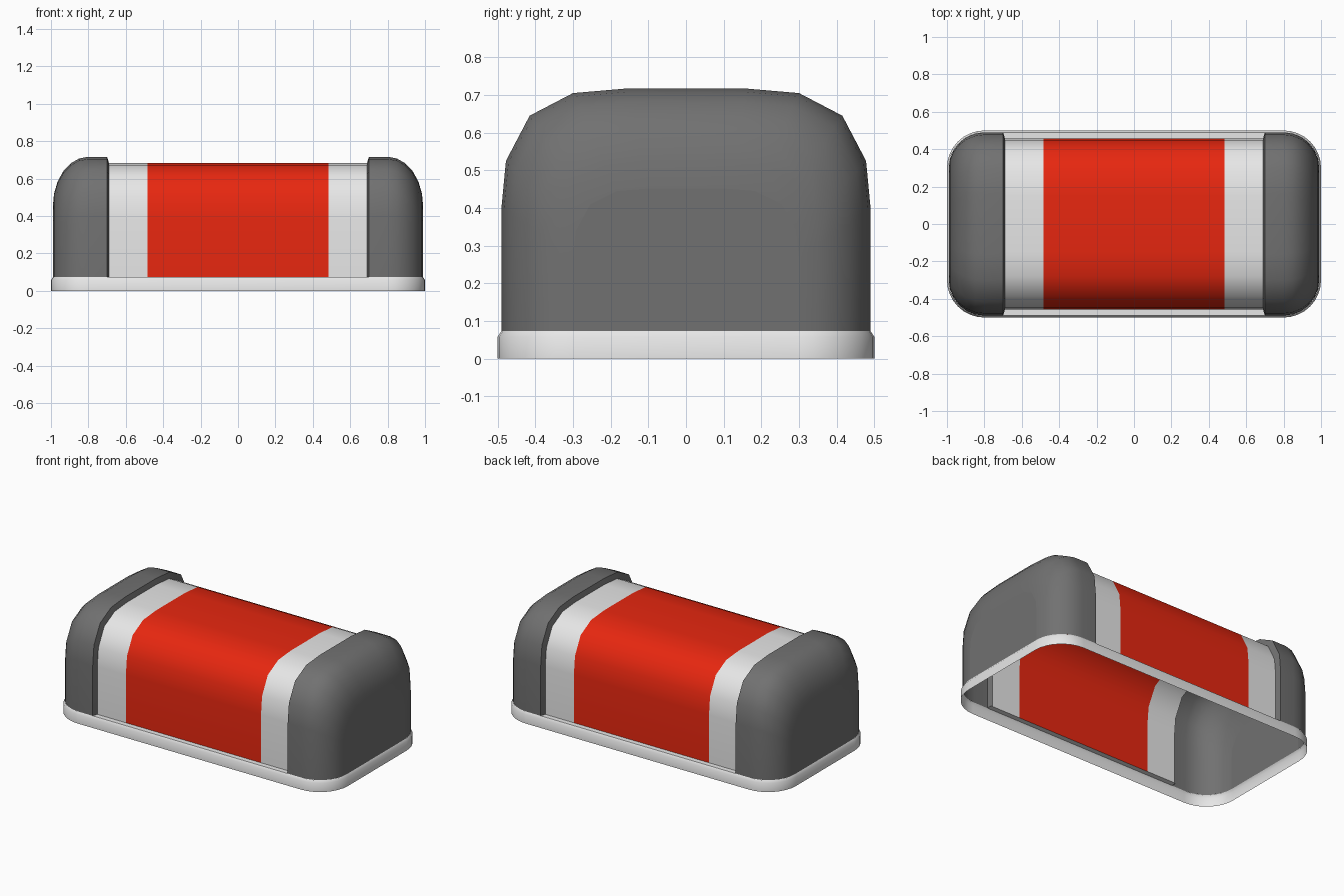
import bpy, bmesh
from math import sin, cos, pi, radians

if "Cube" in bpy.data.objects:
    bpy.data.objects.remove(bpy.data.objects["Cube"])


def material(name, rgb):
    m = bpy.data.materials.new(name)
    m.use_nodes = True
    m.diffuse_color = (*rgb, 1)
    m.node_tree.nodes["Principled BSDF"].inputs["Base Color"].default_value = (*rgb, 1)
    return m


WHITE = material("white", (0.8, 0.8, 0.8))
RED = material("red", (0.8, 0.02, 0.005))
GREY = material("dark_grey", (0.165, 0.165, 0.165))

BASE = 0.073    # top of the rim, where the shell starts
HALF, TOP = 0.49, 0.717

# Arched cross-section, from the front foot over the top to the back foot
SIDE = [(0.49, BASE), (0.49, 0.4), (0.478, 0.525), (0.415, 0.645), (0.30, 0.705), (0.16, TOP)]
ARCH = [(-y, z) for y, z in SIDE] + [(y, z) for y, z in reversed(SIDE)]


def section(x, dy, dz):
    """Arch at x, pulled in by dy at the sides and dz at the top."""
    ky = (HALF - dy) / HALF
    kz = (TOP - BASE - dz) / (TOP - BASE)
    return [(x, y * ky, BASE + (z - BASE) * kz) for y, z in ARCH]


def loft(name, rings, mats, closed=False, cap=False, flip=False, rule=None):
    bm = bmesh.new()
    loops = [[bm.verts.new(p) for p in ring] for ring in rings]
    n = len(rings[0])
    for a, b in zip(loops, loops[1:]):
        for i in range(n if closed else n - 1):
            j = (i + 1) % n
            bm.faces.new((a[i], b[i], b[j], a[j]))
    if cap:
        bm.faces.new(loops[-1])
    for f in bm.faces:
        if rule:
            f.material_index = rule(f.calc_center_median())
    if flip:
        bmesh.ops.reverse_faces(bm, faces=bm.faces[:])
    me = bpy.data.meshes.new(name)
    bm.to_mesh(me)
    bm.free()
    for m in mats:
        me.materials.append(m)
    ob = bpy.data.objects.new(name, me)
    bpy.context.collection.objects.link(ob)
    bpy.ops.object.select_all(action="DESELECT")
    ob.select_set(True)
    bpy.context.view_layer.objects.active = ob
    bpy.ops.object.shade_smooth_by_angle(angle=radians(45))
    return ob


# Middle body with a wide red band
STEP = 0.033
loft("body", [section(x, STEP, STEP) for x in (-0.69, -0.485, 0.485, 0.69)],
     [WHITE, RED], rule=lambda c: int(abs(c.x) < 0.485))

# Rounded end caps, each with a small step down to the body
for side, s in (("left", 1), ("right", -1)):
    rings = [section(s * 0.69, STEP, STEP), section(s * 0.70, 0, 0)]
    for k in range(7):
        t = k / 6 * pi / 2
        d = 1 - cos(t)
        rings.append(section(s * (0.80 + 0.19 * sin(t)), 0.19 * d, 0.265 * d))
    loft(side + "_end_cap", rings, [GREY], cap=True, flip=s < 0)


# Rounded rectangular rim around the open bottom
def outline(z, inset):
    pts = []
    r = 0.2 - inset
    for q, (sx, sy) in enumerate(((1, 1), (-1, 1), (-1, -1), (1, -1))):
        for k in range(9):
            a = (q + k / 8) * pi / 2
            pts.append((sx * 0.8 + r * cos(a), sy * 0.3 + r * sin(a), z))
    return pts


loft("bottom_rim", [outline(0, 0), outline(0.058, 0), outline(BASE, 0.01)],
     [WHITE], closed=True, flip=True)

# Narrow ledges between the rim and the body
for side, s in (("back", 1), ("front", -1)):
    loft(side + "_ledge", [[(x, s * y, BASE) for y in (HALF - STEP, HALF)] for x in (-0.7, 0.7)],
         [WHITE], flip=s < 0)
